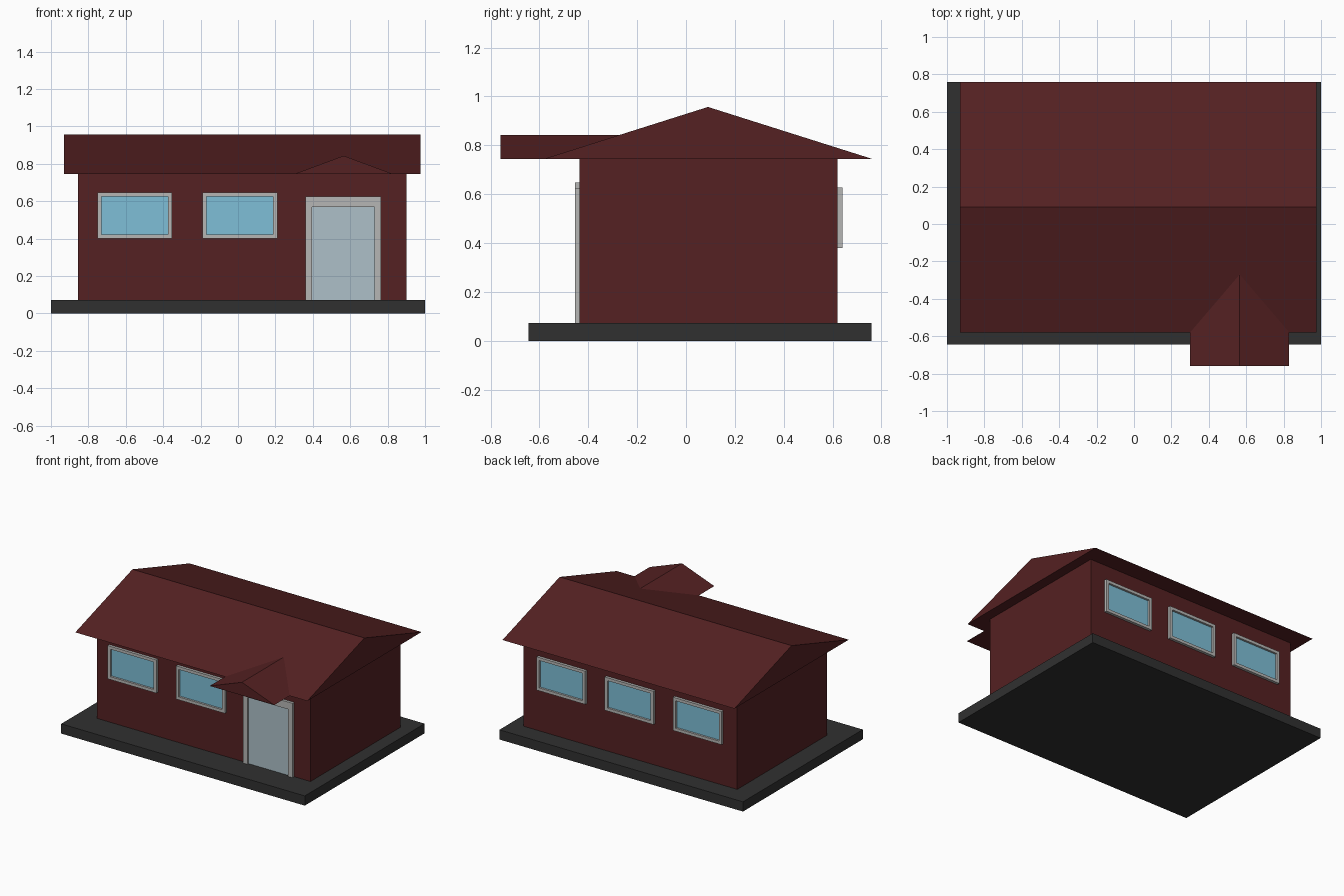
import bpy, bmesh

if "Cube" in bpy.data.objects:
    bpy.data.objects.remove(bpy.data.objects["Cube"])


def material(name, rgb):
    m = bpy.data.materials.new(name)
    m.diffuse_color = (*rgb, 1)
    m.use_nodes = True
    m.node_tree.nodes["Principled BSDF"].inputs["Base Color"].default_value = m.diffuse_color
    return m


RED = material("dark_red", (0.09, 0.015, 0.016))
SLAB = material("charcoal", (0.03, 0.03, 0.03))
TRIM = material("light_grey", (0.47, 0.47, 0.46))
GLASS = material("blue_glass", (0.21, 0.52, 0.68))
DOOR = material("pale_door", (0.42, 0.53, 0.58))


def finish(name, bm, mat):
    bmesh.ops.recalc_face_normals(bm, faces=bm.faces)
    mesh = bpy.data.meshes.new(name)
    bm.to_mesh(mesh)
    bm.free()
    mesh.materials.append(mat)
    ob = bpy.data.objects.new(name, mesh)
    bpy.context.collection.objects.link(ob)
    return ob


def box(name, x, y, z, mat):
    bm = bmesh.new()
    bmesh.ops.create_cube(bm, size=1)
    for v in bm.verts:
        v.co = [r[0] if c < 0 else r[1] for c, r in zip(v.co, (x, y, z))]
    return finish(name, bm, mat)


def prism(name, profile, offset, mat):
    """Closed polygon extruded along an offset."""
    bm = bmesh.new()
    face = bm.faces.new([bm.verts.new(p) for p in profile])
    new = bmesh.ops.extrude_face_region(bm, geom=[face], use_keep_orig=True)["geom"]
    bmesh.ops.translate(bm, vec=offset,
                        verts=[g for g in new if isinstance(g, bmesh.types.BMVert)])
    return finish(name, bm, mat)


def window(name, x0, z0, wall, out):
    """Frame ring and recessed pane on a wall plane; out is the facing sign."""
    w, h, t = 0.40, 0.247, 0.022
    x1, z1 = x0 + w, z0 + h
    bm = bmesh.new()
    y = wall + out * 0.02
    outer = [bm.verts.new(p) for p in ((x0, y, z0), (x1, y, z0), (x1, y, z1), (x0, y, z1))]
    inner = [bm.verts.new(p) for p in ((x0 + t, y, z0 + t), (x1 - t, y, z0 + t),
                                       (x1 - t, y, z1 - t), (x0 + t, y, z1 - t))]
    ring = [bm.faces.new((outer[i], outer[(i + 1) % 4], inner[(i + 1) % 4], inner[i]))
            for i in range(4)]
    new = bmesh.ops.extrude_face_region(bm, geom=ring, use_keep_orig=True)["geom"]
    bmesh.ops.translate(bm, vec=(0, -out * 0.02, 0),
                        verts=[g for g in new if isinstance(g, bmesh.types.BMVert)])
    finish(name + "_frame", bm, TRIM)
    ys = sorted((wall - out * 0.005, wall + out * 0.005))
    box(name + "_pane", (x0 + t, x1 - t), ys, (z0 + t, z1 - t), GLASS)


# Foundation slab and walls
box("foundation", (-1, 1), (-0.645, 0.76), (0, 0.072), SLAB)
box("walls", (-0.855, 0.90), (-0.435, 0.62), (0.072, 0.745), RED)

# Main gable roof and the small porch gable that runs into it
prism("main_roof", [(-0.93, -0.58, 0.745), (-0.93, 0.76, 0.745), (-0.93, 0.09, 0.957)],
      (1.905, 0, 0), RED)
prism("porch_roof", [(0.30, -0.76, 0.745), (0.83, -0.76, 0.745), (0.565, -0.76, 0.843)],
      (0, 0.51, 0), RED)

# Windows: two in front, three at the back
for i, x in enumerate((-0.752, -0.19)):
    window(f"front_window_{i + 1}", x, 0.40, -0.435, -1)
for i, x in enumerate((-0.74, -0.18, 0.38)):
    window(f"back_window_{i + 1}", x, 0.38, 0.62, 1)

# Door with an open-bottomed surround
prism("door_frame", [(x, -0.435, z) for x, z in (
    (0.36, 0.072), (0.36, 0.624), (0.765, 0.624), (0.765, 0.072),
    (0.73, 0.072), (0.73, 0.57), (0.395, 0.57), (0.395, 0.072))], (0, -0.02, 0), TRIM)
box("door_panel", (0.395, 0.73), (-0.441, -0.43), (0.072, 0.57), DOOR)
